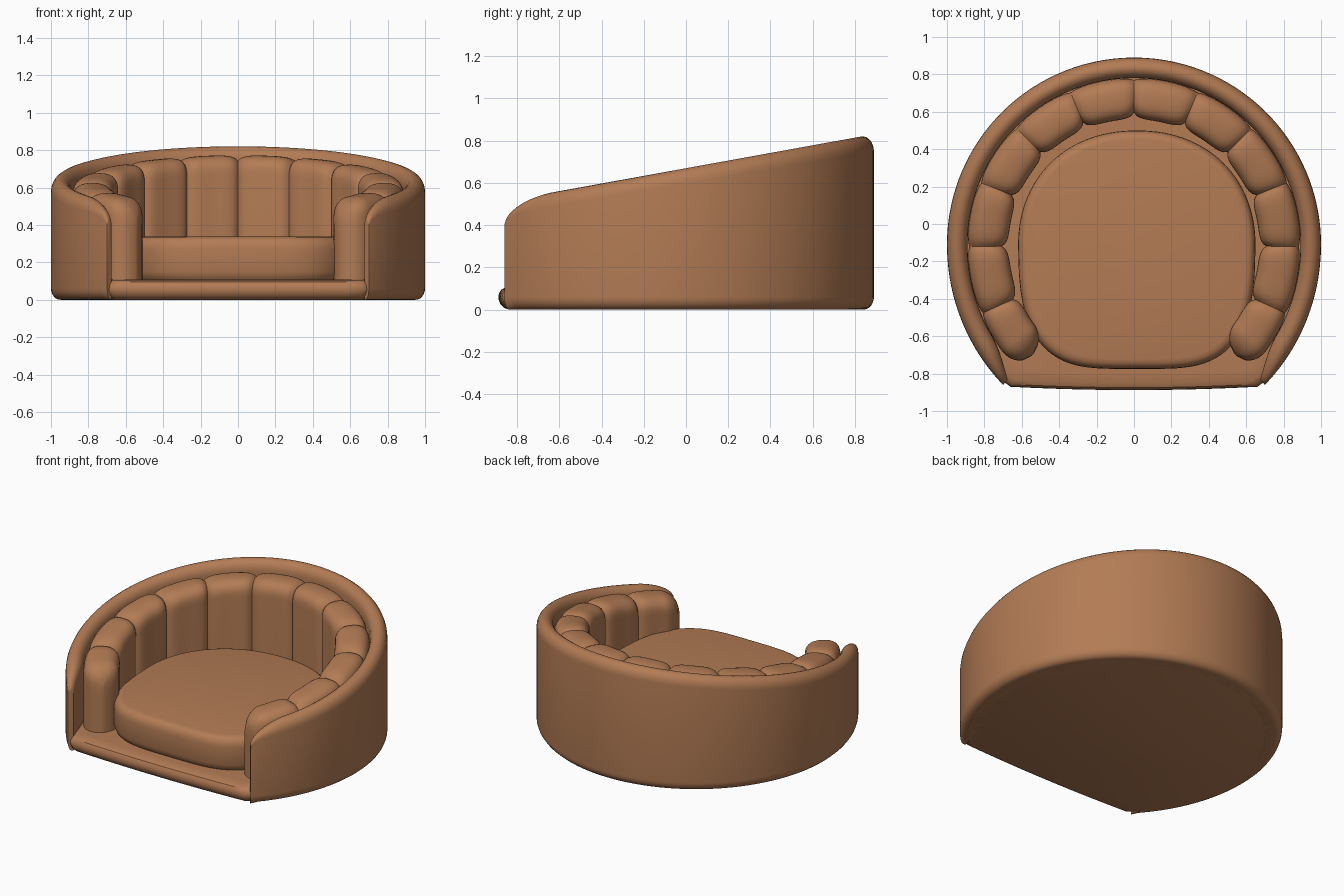
import bpy, bmesh, math
from math import sin, cos, pi, radians

if "Cube" in bpy.data.objects:
    bpy.data.objects.remove(bpy.data.objects["Cube"])

mat = bpy.data.materials.new("brown leather")
mat.diffuse_color = (0.45, 0.2, 0.09, 1)
mat.use_nodes = True
mat.node_tree.nodes["Principled BSDF"].inputs["Base Color"].default_value = mat.diffuse_color

CY = -0.11          # centre of the round plan
A = radians(45.6)   # how far the arms wrap past the sides


def loft(name, rings, angle=35):
    """Skin closed rings of equal length and cap both ends."""
    bm = bmesh.new()
    vs = [[bm.verts.new(p) for p in r] for r in rings]
    n = len(rings[0])
    for a, b in zip(vs, vs[1:]):
        for i in range(n):
            j = (i + 1) % n
            bm.faces.new((a[i], a[j], b[j], b[i]))
    bm.faces.new(vs[0][::-1])
    bm.faces.new(vs[-1])
    bmesh.ops.recalc_face_normals(bm, faces=bm.faces)
    me = bpy.data.meshes.new(name)
    bm.to_mesh(me)
    bm.free()
    me.materials.append(mat)
    ob = bpy.data.objects.new(name, me)
    bpy.context.collection.objects.link(ob)
    bpy.ops.object.select_all(action='DESELECT')
    bpy.context.view_layer.objects.active = ob
    ob.select_set(True)
    bpy.ops.object.shade_smooth_by_angle(angle=radians(angle))
    return ob


def plan(r, t):
    """Plan position: circle, stretched a little towards the front."""
    return r * cos(t), CY + r * sin(t) * (1.05 if sin(t) < 0 else 1.0)


def spow(v, e):
    return math.copysign(abs(v) ** e, v)


# outer shell wall: rounded rim sloping down to thin rounded front ends
rings = []
N = 140
for k in range(N + 1):
    t = -A + (pi + 2 * A) * (1 - cos(pi * k / N)) / 2
    y = plan(1, t)[1]
    u = min(1, max(0, (-0.66 - y) / 0.2))
    h = 0.668 + 0.171 * y - 0.11 * (1 - math.sqrt(max(0, 1 - u * u)))
    th = 0.11 - 0.075 * u ** 2
    q = th / 2
    ri = 1 - th
    sec = [(ri, 0.0), (ri, 0.1)]
    sec += [(1 - q - q * cos(a * pi / 10), h - q * 1.3 + q * 1.3 * sin(a * pi / 10)) for a in range(11)]
    b = min(0.05, th * 0.8)
    sec += [(1 - b + b * cos(a * pi / 12), 0.06 - 0.06 * sin(a * pi / 12)) for a in range(7)]
    rings.append([(*plan(r, t), z) for r, z in sec])
loft("shell_wall", rings)

# floor base with rounded front lip
outline = [plan(0.985, -A + (pi + 2 * A) * k / 96) for k in range(97)]
outline += [(x, -0.888 + 0.02 * (x / 0.7) ** 2) for x in [-0.66 + 1.32 * k / 16 for k in range(17)]]
prof = [(0.945, 0), (0.97, 0.008), (0.99, 0.025), (1, 0.05), (0.998, 0.075), (0.985, 0.095), (0.96, 0.105), (0.9, 0.108)]
loft("floor_base", [[(x * s, y * s, z) for x, y in outline] for s, z in prof])

# channelled back padding: 12 bulging pads, rounded off at both ends
rings = []
SEG, SUB = 12, 20
E = radians(46)
for k in range(SEG * SUB + 1):
    f = k / SUB
    t = -E + (pi + 2 * E) * k / (SEG * SUB)
    u = f - math.floor(f)
    b = (1 - abs(2 * u - 1) ** 4) ** 0.7
    d = min(f, SEG - f)
    if d < 0.5:
        b = 1.0
    e = min(1, d / 0.38)
    end = math.sqrt(max(0.004, 1 - (1 - e) ** 2))
    ri, ro = 0.705 - 0.035 * b, 0.88 + 0.01 * b
    c, w = (ri + ro) / 2, (ro - ri) / 2 * end
    top = 0.628 + 0.03 * b + 0.171 * plan(c, t)[1] - 0.12 * (1 - end)
    R = 0.10
    sec = [(c - w, 0.09)]
    sec += [(c - w * spow(cos(a * pi / 18), 0.75), top - R + R * sin(a * pi / 18) ** 0.75)
            for a in range(18)]
    sec += [(c + w, top - R), (c + w, 0.09)]
    rings.append([(*plan(r, t), z) for r, z in sec])
loft("back_padding", rings, 50)

# seat cushion: round at the back, squarer at the front
outline = []
for k in range(120):
    a = 2 * pi * k / 120
    if sin(a) >= 0:
        x, y = 0.635 * spow(cos(a), 0.93), 0.62 * spow(sin(a), 0.93)
    else:
        v = abs(sin(a)) ** 0.5
        x, y = 0.635 * spow(cos(a), 0.5) * (1 - 0.13 * v * v), -0.655 * v
    outline.append((x, y))
prof = [(0.96, 0.1), (0.985, 0.12), (1, 0.15), (1.0, 0.27), (0.995, 0.295),
        (0.98, 0.318), (0.955, 0.332), (0.92, 0.337)]
loft("seat_cushion", [[(0.015 + x * s, -0.12 + y * s, z) for x, y in outline] for s, z in prof])
